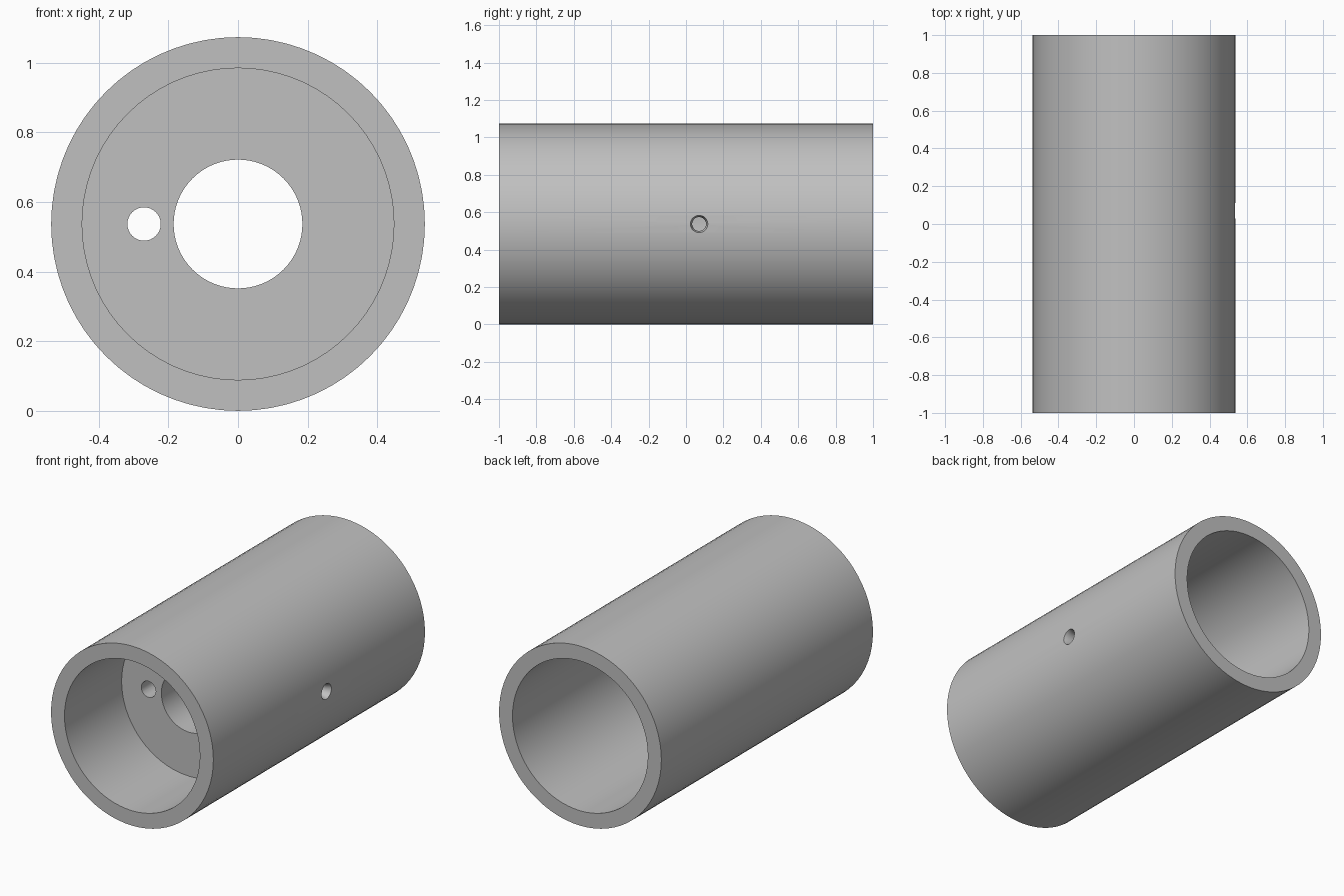
import bpy, bmesh, math
from mathutils import Vector

cube = bpy.data.objects.get("Cube")
if cube:
    bpy.data.objects.remove(cube, do_unlink=True)

OUTER, INNER, BORE = 0.537, 0.448, 0.185
WALL_FRONT, WALL_BACK = -0.46, -0.05
CENTRE = OUTER  # height of the tube axis

grey = bpy.data.materials.new("mid grey")
grey.use_nodes = True
colour = (0.53, 0.53, 0.53, 1)
grey.diffuse_color = colour
grey.node_tree.nodes["Principled BSDF"].inputs["Base Color"].default_value = colour


def sleeve(name, profile, steps=72):
    """Revolve a closed (radius, y) profile around the tube axis."""
    bm = bmesh.new()
    verts = [bm.verts.new((r, y, 0)) for r, y in profile]
    edges = [bm.edges.new((v, verts[i - 1])) for i, v in enumerate(verts)]
    bmesh.ops.spin(bm, geom=verts + edges, cent=(0, 0, 0), axis=(0, 1, 0),
                   angle=math.tau, steps=steps, use_merge=True)
    bmesh.ops.remove_doubles(bm, verts=bm.verts, dist=1e-5)
    bmesh.ops.recalc_face_normals(bm, faces=bm.faces)
    mesh = bpy.data.meshes.new(name)
    bm.to_mesh(mesh)
    bm.free()
    mesh.materials.append(grey)
    obj = bpy.data.objects.new(name, mesh)
    bpy.context.collection.objects.link(obj)
    obj.location.z = CENTRE
    return obj


def drill(body, start, end, r_start, r_end):
    """Cut a round or tapered hole running from start to end."""
    start, end = Vector(start), Vector(end)
    axis = end - start
    bpy.ops.mesh.primitive_cone_add(vertices=32, radius1=r_start, radius2=r_end,
                                    depth=axis.length, location=(start + end) / 2,
                                    rotation=axis.to_track_quat('Z', 'Y').to_euler())
    cutter = bpy.context.object
    cutter.name = "drill_cutter"
    cutter.hide_render = True
    cutter.data.materials.append(grey)
    mod = body.modifiers.new("drill", 'BOOLEAN')
    mod.operation, mod.solver, mod.object = 'DIFFERENCE', 'EXACT', cutter
    bpy.ops.object.select_all(action='DESELECT')
    body.select_set(True)
    bpy.context.view_layer.objects.active = body
    bpy.ops.object.modifier_apply(modifier=mod.name)
    bpy.data.objects.remove(cutter, do_unlink=True)


# Tube with a thick inner wall and a central bore
tube = sleeve("tube_housing", [
    (OUTER, -1), (OUTER, 1), (INNER, 1), (INNER, WALL_BACK),
    (BORE, WALL_BACK), (BORE, WALL_FRONT), (INNER, WALL_FRONT), (INNER, -1)])

# Small passage through the inner wall, beside the bore
drill(tube, (-0.27, WALL_FRONT - 0.1, CENTRE), (-0.27, WALL_BACK + 0.1, CENTRE), 0.048, 0.048)

# Side port with a countersunk mouth
PORT_Y = 0.07
drill(tube, (OUTER + 0.1, PORT_Y, CENTRE), (INNER - 0.1, PORT_Y, CENTRE), 0.037, 0.037)
drill(tube, (OUTER + 0.01, PORT_Y, CENTRE), (OUTER - 0.03, PORT_Y, CENTRE), 0.05, 0.037)

bpy.ops.object.shade_smooth_by_angle(angle=math.radians(25))
